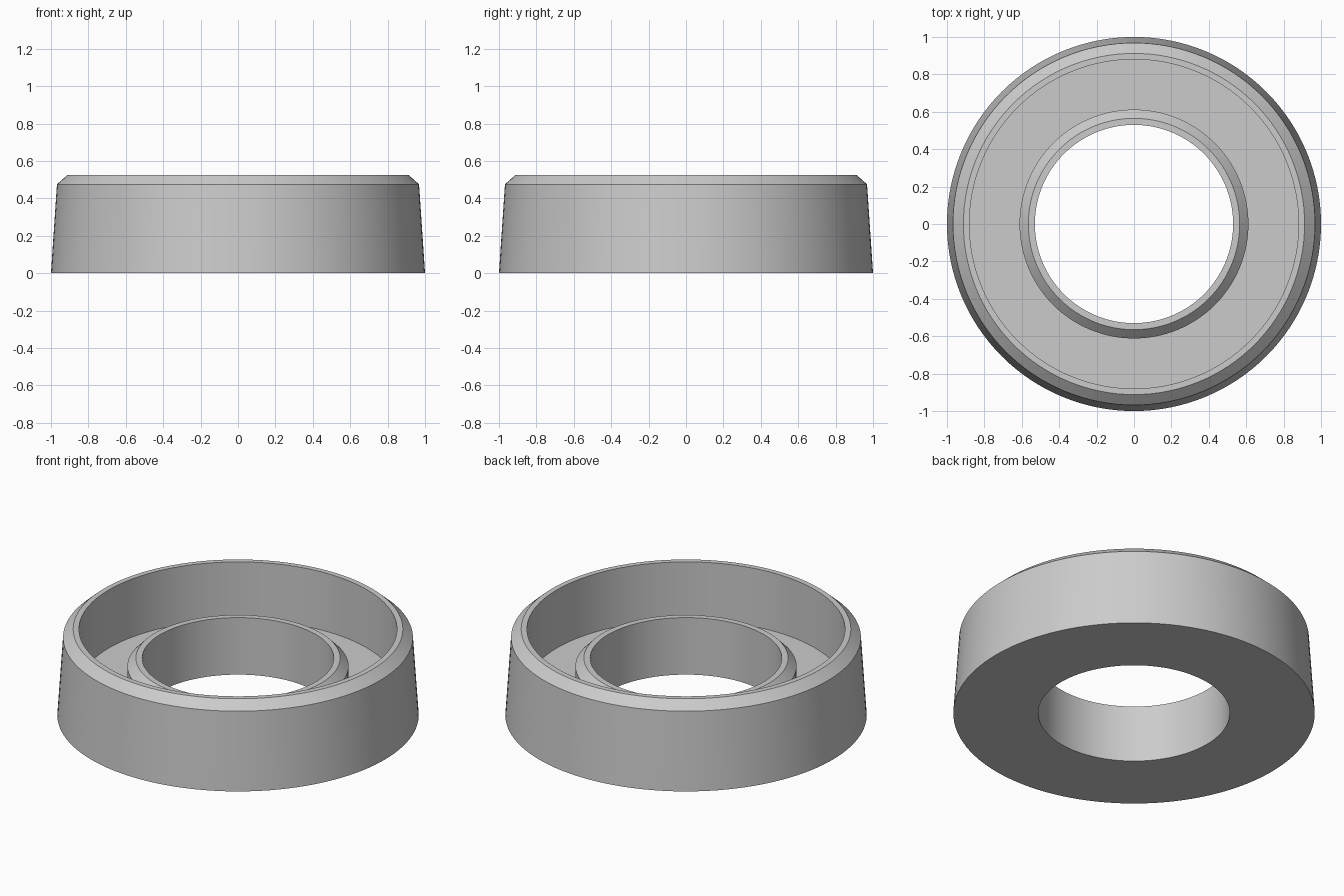
import bpy
import bmesh
import math

cube = bpy.data.objects.get("Cube")
if cube:
    bpy.data.objects.remove(cube, do_unlink=True)

grey = bpy.data.materials.new("plain_grey")
grey.use_nodes = True
colour = (0.6, 0.6, 0.6, 1)
grey.diffuse_color = colour
grey.node_tree.nodes["Principled BSDF"].inputs["Base Color"].default_value = colour


def lathe(name, profile, segments=128):
    """Spin a closed (radius, height) profile around the z axis."""
    bm = bmesh.new()
    verts = [bm.verts.new((r, 0, z)) for r, z in profile]
    edges = [bm.edges.new((v, verts[i - 1])) for i, v in enumerate(verts)]
    bmesh.ops.spin(bm, geom=verts + edges, cent=(0, 0, 0), axis=(0, 0, 1),
                   angle=math.tau, steps=segments, use_merge=True)
    bmesh.ops.remove_doubles(bm, verts=bm.verts, dist=0.0001)
    bmesh.ops.recalc_face_normals(bm, faces=bm.faces)
    mesh = bpy.data.meshes.new(name)
    bm.to_mesh(mesh)
    bm.free()
    mesh.materials.append(grey)
    obj = bpy.data.objects.new(name, mesh)
    bpy.context.collection.objects.link(obj)
    bpy.ops.object.select_all(action="DESELECT")
    obj.select_set(True)
    bpy.context.view_layer.objects.active = obj
    bpy.ops.object.shade_smooth_by_angle(angle=math.radians(25))
    return obj


lathe("ring_cup", [
    (0.53, 0), (1, 0),               # flat underside
    (0.968, 0.475), (0.912, 0.525),  # tapered outer wall and chamfer
    (0.88, 0.525), (0.88, 0.17),     # rim and inner wall
    (0.612, 0.17), (0.612, 0.30),    # channel floor and hub wall
    (0.565, 0.348), (0.53, 0.348),   # hub chamfer and lip
])
